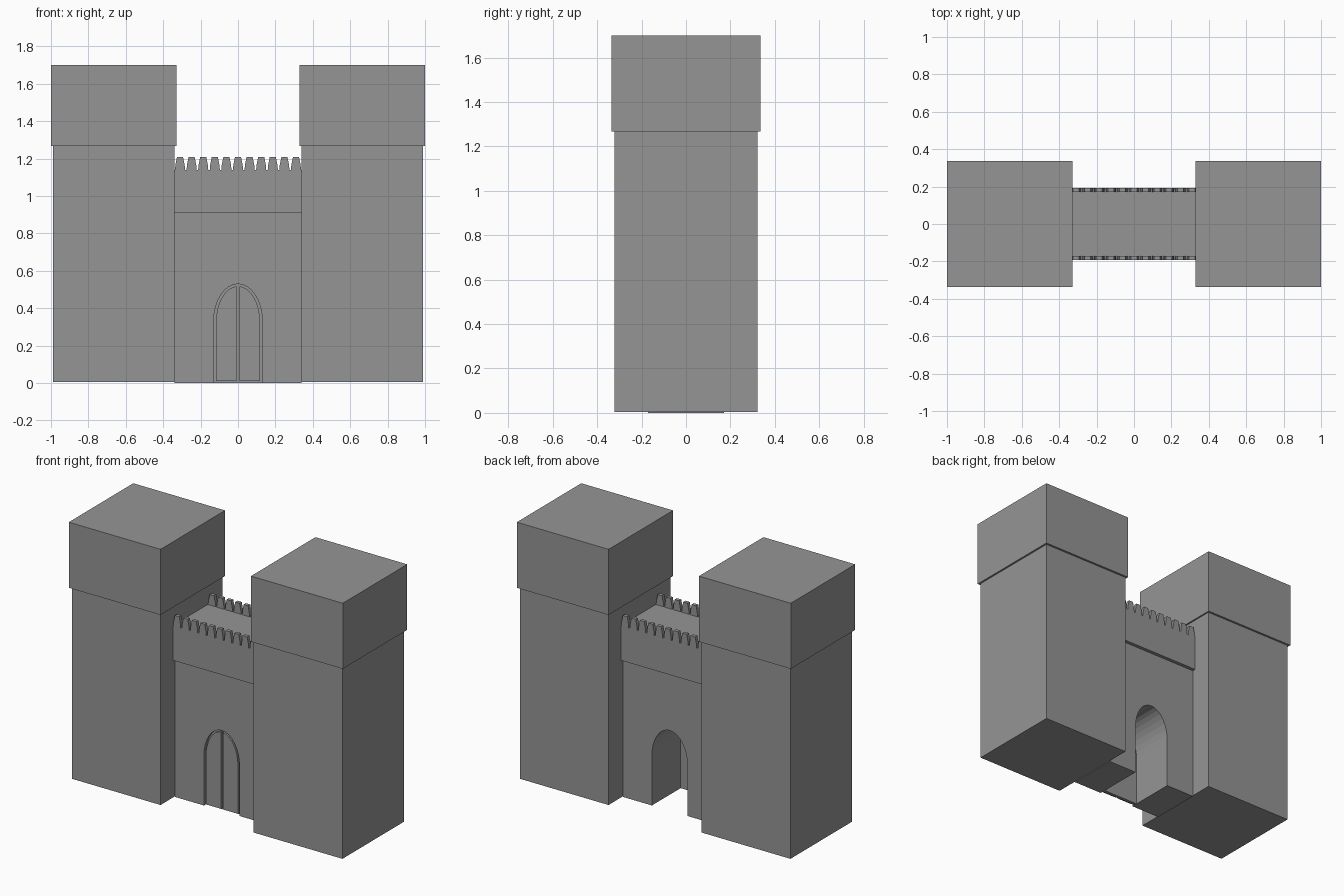
import bpy, bmesh, math

cube = bpy.data.objects.get("Cube")
if cube:
    bpy.data.objects.remove(cube, do_unlink=True)

stone = bpy.data.materials.new("grey stone")
stone.use_nodes = True
GREY = (0.3, 0.3, 0.3, 1)
stone.diffuse_color = GREY
stone.node_tree.nodes["Principled BSDF"].inputs["Base Color"].default_value = GREY


def prism(name, outline, y0, y1):
    """Extrude an (x, z) outline from y0 to y1."""
    bm = bmesh.new()
    face = bm.faces.new([bm.verts.new((x, y0, z)) for x, z in outline])
    grown = bmesh.ops.extrude_face_region(bm, geom=[face])["geom"]
    verts = [v for v in grown if isinstance(v, bmesh.types.BMVert)]
    bmesh.ops.translate(bm, verts=verts, vec=(0, y1 - y0, 0))
    bmesh.ops.recalc_face_normals(bm, faces=bm.faces)
    mesh = bpy.data.meshes.new(name)
    bm.to_mesh(mesh)
    bm.free()
    mesh.materials.append(stone)
    obj = bpy.data.objects.new(name, mesh)
    bpy.context.collection.objects.link(obj)
    return obj


def box(name, x0, x1, y0, y1, z0, z1):
    return prism(name, [(x0, z0), (x1, z0), (x1, z1), (x0, z1)], y0, y1)


def arch(half, spring, top, base, start=0, end=math.pi, steps=16):
    """Points of a tall arch from its right foot over to the left."""
    curve = [start + (end - start) * i / steps for i in range(steps + 1)]
    pts = [(half * math.cos(a), spring + (top - spring) * math.sin(a)) for a in curve]
    return [(half, base)] + pts


# Towers with overhanging heads
for side, s in (("left", 1), ("right", -1)):
    box(side + "_tower", *sorted((s * 0.34, s * 0.988)), -0.322, 0.322, 0.005, 1.267)
    box(side + "_tower_head", *sorted((s * 0.33, s)), -0.336, 0.336, 1.267, 1.70)

# Gate wall with an arched passage
W, D = 0.34, 0.17
opening = arch(0.13, 0.33, 0.53, 0) + [(-0.13, 0)]
prism("gate_wall", [(-W, 0), (-W, 1.14), (W, 1.14), (W, 0)] + opening, -D, D)

# Parapets with tapered teeth
teeth = [(W, 0.91), (W, 1.14)]
for i in range(11):
    c = 0.31 - 0.062 * i
    teeth += [(c + 0.027, 1.14), (c + 0.025, 1.165), (c + 0.016, 1.21),
              (c - 0.016, 1.21), (c - 0.025, 1.165), (c - 0.027, 1.14)]
teeth += [(-W, 1.14), (-W, 0.91)]
for name, s in (("front_parapet", -1), ("back_parapet", 1)):
    prism(name, teeth, s * D, s * 0.193)

# Door: backing panel with two raised leaves
prism("door_backing", opening, -0.15, -0.13)
leaf = arch(0.117, 0.33, 0.518, 0.01, end=math.pi / 2 - 0.06, steps=8) + [(0.007, 0.01)]
for side, s in (("left", 1), ("right", -1)):
    prism(side + "_door_leaf", [(s * x, z) for x, z in leaf], -0.168, -0.15)
